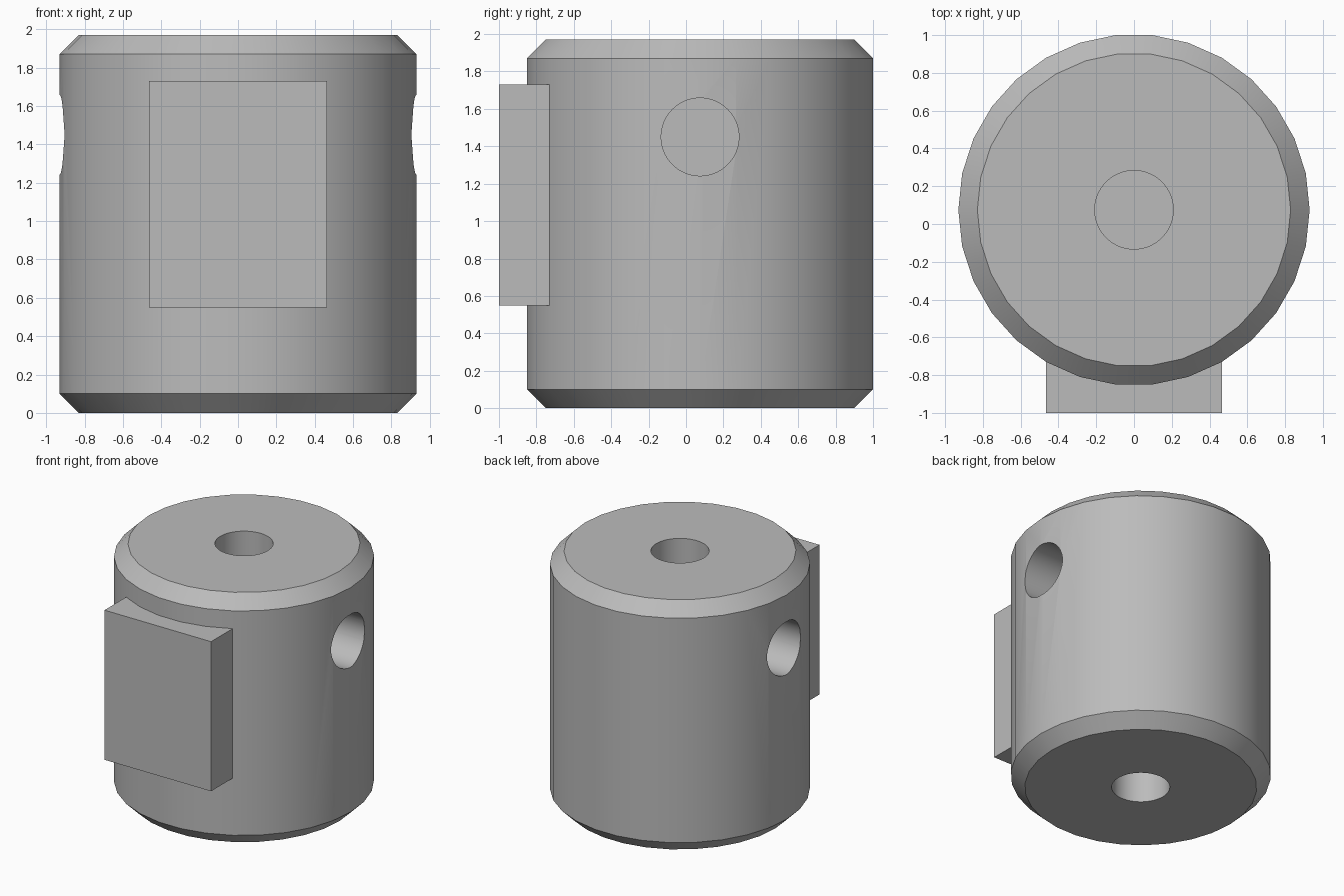
import bpy
import math

if "Cube" in bpy.data.objects:
    bpy.data.objects.remove(bpy.data.objects["Cube"], do_unlink=True)

RADIUS, HEIGHT, CENTRE_Y = 0.93, 1.97, 0.075
CHAMFER = 0.1
HOLE_RADIUS, HOLE_DEPTH, SIDE_HOLE_Z = 0.208, 0.45, 1.45

grey = bpy.data.materials.new("plain grey")
grey.use_nodes = True
colour = (0.5, 0.5, 0.5, 1)
grey.diffuse_color = colour
grey.node_tree.nodes["Principled BSDF"].inputs["Base Color"].default_value = colour


def cylinder(name, sides, radius, depth, location, rotation=(0, 0, 0)):
    bpy.ops.mesh.primitive_cylinder_add(vertices=sides, radius=radius, depth=depth,
                                        location=location, rotation=rotation)
    obj = bpy.context.object
    obj.name = name
    obj.data.materials.append(grey)
    return obj


def apply(obj, modifier):
    bpy.context.view_layer.objects.active = obj
    bpy.ops.object.modifier_apply(modifier=modifier.name)


# Drum body, turned so that a corner faces each side
body = cylinder("drum_body", 30, RADIUS, HEIGHT, (0, CENTRE_Y, HEIGHT / 2),
                (0, 0, math.pi / 2))

# Chamfer around both rims
bevel = body.modifiers.new("rim chamfer", "BEVEL")
bevel.width = CHAMFER
bevel.segments = 1
bevel.limit_method = "ANGLE"
bevel.angle_limit = math.radians(60)
apply(body, bevel)

# Blind holes in the top, the bottom and both sides
side_turn = (0, math.pi / 2, 0)
holes = [
    ((0, CENTRE_Y, HEIGHT), (0, 0, 0)),
    ((0, CENTRE_Y, 0), (0, 0, 0)),
    ((RADIUS, CENTRE_Y, SIDE_HOLE_Z), side_turn),
    ((-RADIUS, CENTRE_Y, SIDE_HOLE_Z), side_turn),
]
for location, rotation in holes:
    cutter = cylinder("hole_cutter", 64, HOLE_RADIUS, HOLE_DEPTH * 2, location, rotation)
    cutter.hide_render = True
    cut = body.modifiers.new("hole", "BOOLEAN")
    cut.operation = "DIFFERENCE"
    cut.solver = "EXACT"
    cut.object = cutter
    apply(body, cut)
    bpy.data.objects.remove(cutter, do_unlink=True)

bpy.ops.object.select_all(action="DESELECT")
body.select_set(True)
bpy.context.view_layer.objects.active = body
bpy.ops.object.shade_smooth_by_angle(angle=math.radians(30))

# Rectangular block standing out of the front
bpy.ops.mesh.primitive_cube_add(size=1, location=(0, -0.85, 1.14))
block = bpy.context.object
block.name = "front_block"
block.scale = (0.93, 0.3, 1.18)
block.data.materials.append(grey)
